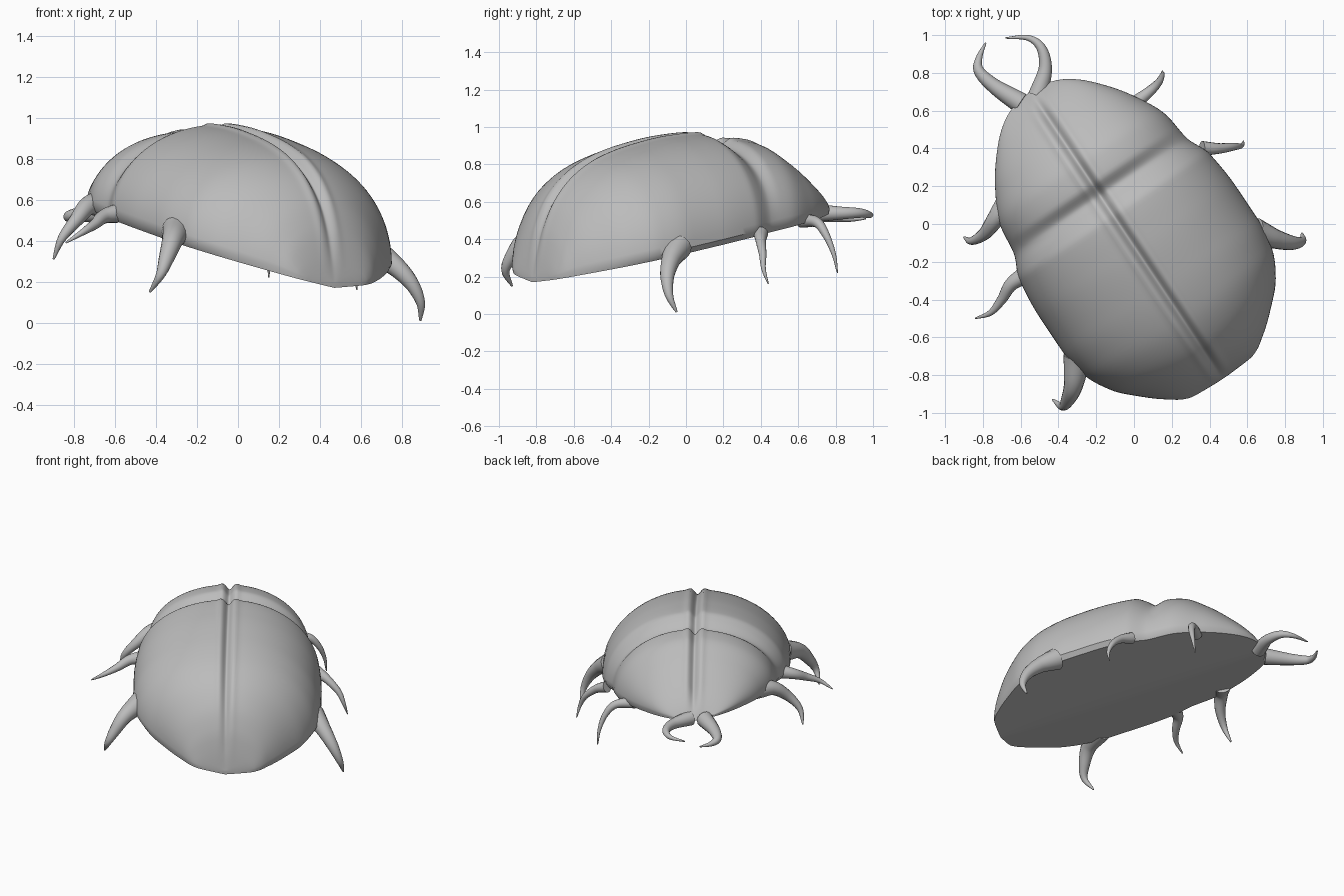
import bpy, bmesh, math
from mathutils import Vector

cube = bpy.data.objects.get("Cube")
if cube:
    bpy.data.objects.remove(cube, do_unlink=True)

grey = bpy.data.materials.new("shell_grey")
grey.use_nodes = True
COLOUR = (0.5, 0.5, 0.5, 1)
grey.diffuse_color = COLOUR
grey.node_tree.nodes["Principled BSDF"].inputs["Base Color"].default_value = COLOUR

# Body frame: runs from the tail towards the head, with a sideways axis
TAIL = Vector((0.47, -0.82, 0))
ALONG = Vector((-0.556, 0.831, 0))
SIDE = Vector((0.831, 0.556, 0))

# Half width and crest height along the body
WIDTH = [(0, .03), (.01, .19), (.07, .3), (.17, .42), (.28, .525), (.43, .6), (.6, .625),
         (.8, .625), (1.03, .605), (1.17, .55), (1.32, .53), (1.51, .44), (1.67, .32),
         (1.77, .21), (1.82, .1), (1.83, .02)]
CREST = [(0, .2), (.02, .33), (.05, .46), (.12, .61), (.24, .74), (.39, .83), (.6, .9),
         (.85, .95), (1.03, .965), (1.09, .94), (1.17, .895), (1.25, .935), (1.35, .925),
         (1.5, .85), (1.65, .74), (1.75, .65), (1.8, .59), (1.83, .54)]


def smooth_lookup(points, x):
    """Monotone cubic interpolation through a profile."""
    n = len(points)
    slope = [(points[i + 1][1] - points[i][1]) / (points[i + 1][0] - points[i][0])
             for i in range(n - 1)]

    def tangent(i):
        if i in (0, n - 1):
            return slope[0 if i == 0 else -1]
        a, b = slope[i - 1], slope[i]
        return 0 if a * b <= 0 else 2 * a * b / (a + b)

    i = max(k for k in range(n - 1) if points[k][0] <= x or k == 0)
    (x0, y0), (x1, y1) = points[i], points[i + 1]
    d = x1 - x0
    t = min(max((x - x0) / d, 0), 1)
    return (y0 * (1 + 2 * t) * (1 - t) ** 2 + y1 * t * t * (3 - 2 * t)
            + d * t * (1 - t) * (tangent(i) * (1 - t) - tangent(i + 1) * t))


def belly_height(u, v):
    return 0.17 + 0.2 * u + 0.13 * abs(v) - 0.07 * v


def section(u, half=36, belly=16):
    """Domed cross-section with a seam down the middle and a shallow keel below."""
    width, crest = smooth_lookup(WIDTH, u), smooth_lookup(CREST, u)
    lip = 0.03 * min(1, width / 0.3)
    ring = []
    for k in range(-half, half + 1):
        s = k / half
        angle = math.pi / 2 * (1 - math.copysign(abs(s) ** 1.6, s))
        v = width * math.cos(angle)
        base = belly_height(u, width * math.copysign(1, v)) + lip
        z = base + (crest - base) * math.sin(angle)
        if abs(v) < 0.2:
            centre = belly_height(u, 0) + lip
            room = min(1, max(0, (crest - centre) / 0.2))
            z -= room * 0.035 * math.exp(-(v / 0.022) ** 2)
            z += room * 0.010 * math.exp(-((abs(v) - 0.05) / 0.02) ** 2)
        ring.append((v, z))
    for k in range(belly + 1):
        v = 0.96 * width * (1 - 2 * k / belly)
        ring.append((v, belly_height(u, v)))
    return [TAIL + ALONG * u + SIDE * v + Vector((0, 0, z)) for v, z in ring]


def finish(obj, angle):
    obj.data.materials.append(grey)
    bpy.ops.object.select_all(action="DESELECT")
    obj.select_set(True)
    bpy.context.view_layer.objects.active = obj
    bpy.ops.object.shade_smooth_by_angle(angle=math.radians(angle))


def loft(name, start, end, steps):
    bm = bmesh.new()
    rings = []
    for k in range(steps + 1):
        u = start + (end - start) * (1 - math.cos(math.pi * k / steps)) / 2
        rings.append([bm.verts.new(p) for p in section(u)])
    for a, b in zip(rings, rings[1:]):
        for i in range(len(a)):
            j = (i + 1) % len(a)
            bm.faces.new((a[i], a[j], b[j], b[i]))
    bm.faces.new(rings[0])
    bm.faces.new(rings[-1])
    bmesh.ops.recalc_face_normals(bm, faces=bm.faces)
    mesh = bpy.data.meshes.new(name)
    bm.to_mesh(mesh)
    bm.free()
    obj = bpy.data.objects.new(name, mesh)
    bpy.context.collection.objects.link(obj)
    finish(obj, 40)


def horn(name, radius, path, sides=14, steps=8):
    """Curved limb tapering to a point."""
    pts = [Vector(p) for p in path]
    pts = [2 * pts[0] - pts[1]] + pts + [2 * pts[-1] - pts[-2]]
    line = []
    for i in range(1, len(pts) - 2):
        a, b, c, d = pts[i - 1:i + 3]
        for k in range(steps):
            t = k / steps
            line.append(0.5 * (2 * b + (c - a) * t + (2 * a - 5 * b + 4 * c - d) * t * t
                               + (3 * b - a - 3 * c + d) * t ** 3))
    line.append(pts[-2])
    bm = bmesh.new()
    rings = []
    for k, p in enumerate(line):
        f = k / (len(line) - 1)
        r = radius * (0.08 + 0.92 * (1 - f) ** 0.9 + 0.5 * max(0, 0.25 - f))
        way = line[min(k + 1, len(line) - 1)] - line[max(k - 1, 0)]
        turn = way.to_track_quat("Z", "Y")
        rings.append([bm.verts.new(p + turn @ Vector((r * math.cos(q), r * math.sin(q), 0)))
                      for q in (2 * math.pi * i / sides for i in range(sides))])
    for a, b in zip(rings, rings[1:]):
        for i in range(sides):
            j = (i + 1) % sides
            bm.faces.new((a[i], a[j], b[j], b[i]))
    bm.faces.new(rings[0])
    bm.faces.new(rings[-1])
    bmesh.ops.recalc_face_normals(bm, faces=bm.faces)
    mesh = bpy.data.meshes.new(name)
    bm.to_mesh(mesh)
    bm.free()
    obj = bpy.data.objects.new(name, mesh)
    bpy.context.collection.objects.link(obj)
    finish(obj, 60)


# Body
loft("wing_cases", 0, 1.18, 64)
loft("thorax", 1.16, 1.83, 44)

# Feelers at the head
horn("left_feeler", 0.045, [(-.51, .68, .54), (-.47, .82, .54), (-.49, .93, .54),
                            (-.56, .985, .53), (-.68, .985, .53)])
horn("right_feeler", 0.05, [(-.6, .64, .54), (-.74, .73, .53), (-.82, .81, .52),
                            (-.82, .88, .51), (-.785, .96, .51)])

# Legs
horn("left_front_leg", 0.035, [(-.02, .62, .5), (.08, .7, .49), (.13, .75, .42),
                               (.15, .79, .32), (.15, .81, .22)])
horn("left_middle_leg", 0.035, [(.36, .4, .43), (.45, .4, .39), (.53, .41, .32),
                                (.57, .415, .24), (.58, .44, .16)])
horn("left_rear_leg", 0.065, [(.64, -.04, .36), (.75, -.08, .29), (.84, -.1, .2),
                              (.89, -.09, .1), (.89, -.05, .01)])
horn("right_front_leg", 0.06, [(-.66, .12, .58), (-.73, .03, .57), (-.79, -.05, .5),
                               (-.86, -.09, .41), (-.9, -.07, .31)])
horn("right_middle_leg", 0.045, [(-.56, -.26, .54), (-.65, -.32, .52), (-.7, -.4, .48),
                                 (-.76, -.47, .44), (-.84, -.5, .39)])
horn("right_rear_leg", 0.065, [(-.3, -.7, .45), (-.32, -.85, .4), (-.35, -.93, .31),
                               (-.38, -.965, .23), (-.43, -.93, .15)])
